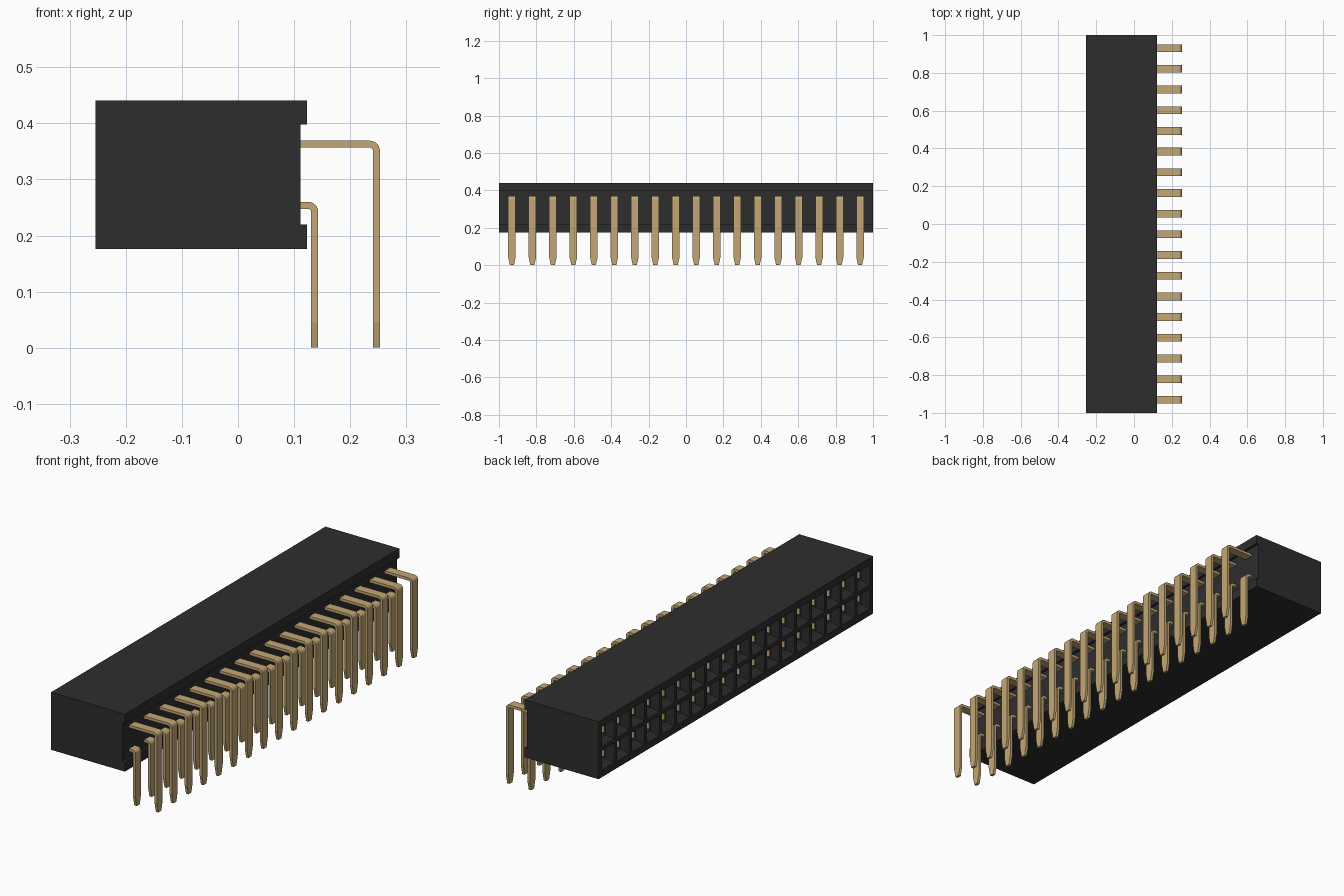
import bpy, bmesh, math
from mathutils import Vector

cube = bpy.data.objects.get("Cube")
if cube:
    bpy.data.objects.remove(cube, do_unlink=True)

COUNT, PITCH = 18, 0.1095
Y0 = -PITCH * (COUNT - 1) / 2          # first contact position
ROWS = {"lower": 0.2535, "upper": 0.363}
X_SOCKET, X_BACK, X_LIP = -0.254, 0.111, 0.123


def material(name, rgb):
    m = bpy.data.materials.new(name)
    m.use_nodes = True
    m.diffuse_color = (*rgb, 1)
    bsdf = m.node_tree.nodes["Principled BSDF"]
    bsdf.inputs["Base Color"].default_value = (*rgb, 1)
    bsdf.inputs["Roughness"].default_value = 0.6
    return m


black = material("black plastic", (0.027, 0.027, 0.027))
gold = material("gold metal", (0.55, 0.39, 0.18))


def make_object(name, bm, mat):
    bmesh.ops.recalc_face_normals(bm, faces=bm.faces)
    mesh = bpy.data.meshes.new(name)
    bm.to_mesh(mesh)
    bm.free()
    mesh.materials.append(mat)
    obj = bpy.data.objects.new(name, mesh)
    bpy.context.scene.collection.objects.link(obj)
    return obj


def repeat_along_y(obj):
    arr = obj.modifiers.new("row", "ARRAY")
    arr.count = COUNT
    arr.use_relative_offset = False
    arr.use_constant_offset = True
    arr.constant_offset_displace = (0, PITCH, 0)


def sweep(rings):
    """Skin a list of four-point rings and cap both ends."""
    bm = bmesh.new()
    loops = [[bm.verts.new(p) for p in ring] for ring in rings]
    for a, b in zip(loops, loops[1:]):
        for i in range(4):
            j = (i + 1) % 4
            bm.faces.new((a[i], a[j], b[j], b[i]))
    bm.faces.new(loops[0])
    bm.faces.new(loops[-1])
    return bm


# Housing: channelled profile extruded along the full length
def make_housing():
    bm = bmesh.new()
    profile = [(X_SOCKET, 0.176), (X_LIP, 0.176), (X_LIP, 0.22), (X_BACK, 0.22),
               (X_BACK, 0.398), (X_LIP, 0.398), (X_LIP, 0.441), (X_SOCKET, 0.441)]
    cap = bm.faces.new([bm.verts.new((x, -1, z)) for x, z in profile])
    side = bmesh.ops.extrude_face_region(bm, geom=[cap])["geom"]
    bmesh.ops.translate(bm, vec=(0, 2, 0),
                        verts=[v for v in side if isinstance(v, bmesh.types.BMVert)])
    bmesh.ops.recalc_face_normals(bm, faces=bm.faces)

    # Divide the socket side into cells
    def socket_faces():
        return [f for f in bm.faces
                if all(abs(v.co.x - X_SOCKET) < 1e-5 for v in f.verts)]

    def cut(point, normal):
        faces = socket_faces()
        edges = {e for f in faces for e in f.edges}
        verts = {v for f in faces for v in f.verts}
        bmesh.ops.bisect_plane(bm, geom=faces + list(edges) + list(verts),
                               plane_co=point, plane_no=normal, dist=1e-6)

    z_mid = sum(ROWS.values()) / 2
    for k in (-1, 0, 1):
        cut((0, 0, z_mid + k * PITCH), (0, 0, 1))
    for k in range(COUNT + 1):
        cut((0, Y0 + (k - 0.5) * PITCH, 0), (0, 1, 0))

    # Each cell: thin wall, tapered lead-in, straight hole
    cells = []
    for f in socket_faces():
        c = f.calc_center_median()
        if abs(c.z - z_mid) < PITCH and abs(c.y) < PITCH * COUNT / 2:
            cells.append(f)
    for thickness, depth in ((0.009, 0), (0.022, -0.03), (0.0005, -0.2)):
        bmesh.ops.inset_individual(bm, faces=cells, thickness=thickness,
                                   depth=depth, use_even_offset=True)
    return make_object("housing", bm, black)


# Bent pin: flat strip running out of the back, around a bend, down to a taper
def make_pin(name, x_out, z_top):
    t, r, hw = 0.0125, 0.018, 0.0205
    cx, cz = x_out - r, z_top - r
    rings = []

    def ring(outer, inner, w):
        (xo, zo), (xi, zi) = outer, inner
        rings.append([(xo, -w, zo), (xo, w, zo), (xi, w, zi), (xi, -w, zi)])

    ring((X_BACK - 0.01, z_top), (X_BACK - 0.01, z_top - t), hw)
    for i in range(7):
        a = math.radians(90 - 15 * i)
        d = Vector((math.cos(a), math.sin(a)))
        c = Vector((cx, cz))
        ring(c + d * r, c + d * (r - t), hw)
    for z, w in ((0.045, hw), (0.008, 0.0125), (0.0, 0.0105)):
        ring((x_out, z), (x_out - t, z), w)
    obj = make_object(name, sweep(rings), gold)
    obj.location.y = Y0
    repeat_along_y(obj)


# Spring leaf inside a socket, pinched toward the middle
def make_leaf(name, side, z):
    rings = []
    for x, y in ((-0.222, 0.017), (-0.19, 0.007), (-0.03, 0.017)):
        a, b = side * y, side * (y + 0.004)
        rings.append([(x, a, z - 0.014), (x, b, z - 0.014),
                      (x, b, z + 0.014), (x, a, z + 0.014)])
    obj = make_object(name, sweep(rings), gold)
    obj.location.y = Y0
    repeat_along_y(obj)


make_housing()
make_pin("lower_pins", 0.143, 0.260)
make_pin("upper_pins", 0.253, 0.369)
for row, z in ROWS.items():
    make_leaf(f"{row}_contact_front", -1, z)
    make_leaf(f"{row}_contact_back", 1, z)
